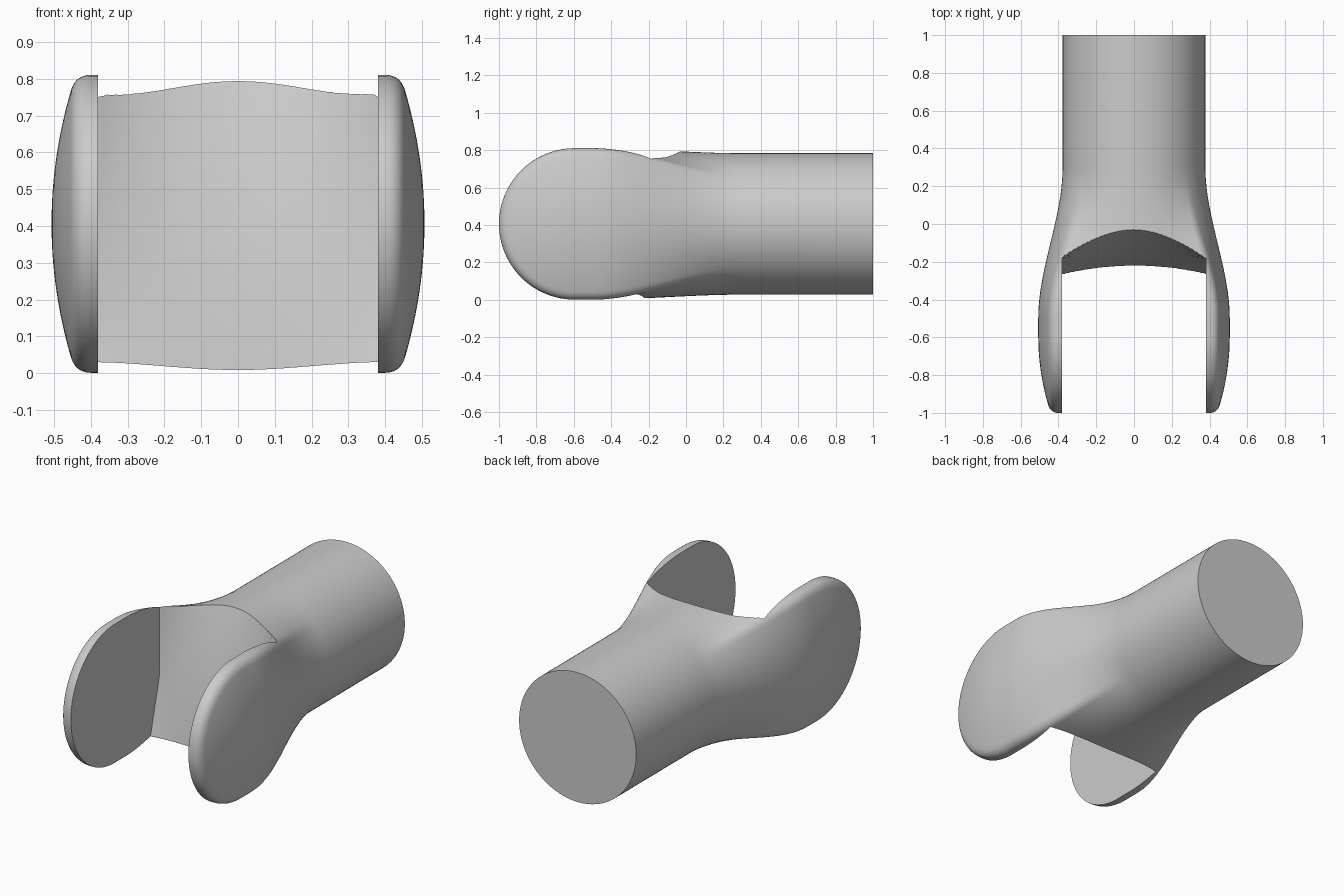
import bpy, bmesh
from math import atan2, cos, sin, pi
from mathutils import Matrix, Vector

if "Cube" in bpy.data.objects:
    bpy.data.objects.remove(bpy.data.objects["Cube"], do_unlink=True)

ROD_R, EAR_R, MID_Z, EAR_Y = 0.378, 0.405, 0.406, -0.595
SLOT_X = 0.38

grey = bpy.data.materials.new("Plain grey")
grey.use_nodes = True
grey.diffuse_color = (0.6, 0.6, 0.6, 1)
grey.node_tree.nodes["Principled BSDF"].inputs["Base Color"].default_value = (0.6, 0.6, 0.6, 1)


def make_object(name, bm):
    bmesh.ops.remove_doubles(bm, verts=bm.verts, dist=1e-5)
    bmesh.ops.recalc_face_normals(bm, faces=bm.faces)
    mesh = bpy.data.meshes.new(name)
    bm.to_mesh(mesh)
    bm.free()
    mesh.materials.append(grey)
    obj = bpy.data.objects.new(name, mesh)
    bpy.context.collection.objects.link(obj)
    return obj


def skin(bm, rows, closed):
    """Join rows of points with quads, dropping any that collapse at a pole."""
    verts = [[bm.verts.new(p) for p in row] for row in rows]
    count = len(rows[0])
    for a, b in zip(verts, verts[1:]):
        for i in range(count if closed else count - 1):
            j = (i + 1) % count
            quad = []
            for v in (a[i], a[j], b[j], b[i]):
                if all((v.co - q.co).length > 1e-6 for q in quad):
                    quad.append(v)
            if len(quad) > 2:
                bm.faces.new(quad)
    return verts


# Ear cross-section: flat rim, rounded shoulder, gently domed side
def quarter_section():
    pts = [(0.40 * i / 12, EAR_R) for i in range(12)]
    for i in range(10):
        t = i / 10
        w = ((1 - t) ** 2, 2 * t * (1 - t), t * t)
        pts.append((w[0] * 0.40 + w[1] * 0.4425 + w[2] * 0.455,
                    (w[0] + w[1]) * EAR_R + w[2] * 0.36))
    for i in range(17):
        h = 0.36 * (1 - i / 16)
        pts.append((0.507 - 0.052 * (h / 0.36) ** 2, h))
    return pts


quarter = quarter_section()
upper = [(-x, h) for x, h in reversed(quarter)] + quarter[1:]
ring = upper + [(x, -h) for x, h in reversed(upper[1:-1])]


# Body: round rod blending into the wide ear section
def blended_ring(y):
    t = min(max((0.3 - y) / 0.8, 0), 1)
    s = t * t * (3 - 2 * t)
    row = []
    for x, h in ring:
        a = atan2(h, x)
        row.append((ROD_R * cos(a) * (1 - s) + x * s, y,
                    MID_Z + ROD_R * sin(a) * (1 - s) + h * s))
    return row


bm = bmesh.new()
stations = [1.0] + [0.3 - 0.8 * i / 28 for i in range(29)] + [EAR_Y]
loft = skin(bm, [blended_ring(y) for y in stations], True)
bm.faces.new(loft[0])

# Rounded front: the upper section swung half a turn about the pin axis
centre = Vector((0, EAR_Y, MID_Z))
swing = []
for i in range(49):
    turn = Matrix.Rotation(pi * i / 48, 3, "X")
    swing.append([centre + turn @ Vector((x, 0, h)) for x, h in upper])
skin(bm, swing, False)
fork = make_object("fork_body", bm)


# Slot between the ears, with a hollowed upper floor and a sloping lower floor
def floor_y(x, z):
    u = (x / SLOT_X) ** 2
    if z > 0.36:
        return -0.18 + 0.15 * (1 - u) * (z - 0.36) / 0.435
    return -0.18 - (0.04 + 0.05 * u) * (0.36 - z) / 0.35


bm = bmesh.new()
rows = []
for i in range(33):
    x = SLOT_X * (i / 16 - 1)
    rows.append([(x, -1.3, -0.2)] + [(x, floor_y(x, z), z) for z in (-0.2, 0.36, 1.0)]
                + [(x, -1.3, 1.0)])
cut = skin(bm, rows, True)
bm.faces.new(cut[0])
bm.faces.new(cut[-1])
cutter = make_object("slot_cutter", bm)
cutter.hide_render = True

slot = fork.modifiers.new("Slot", "BOOLEAN")
slot.operation = "DIFFERENCE"
slot.solver = "EXACT"
slot.object = cutter
bpy.context.view_layer.objects.active = fork
for o in bpy.context.selected_objects:
    o.select_set(False)
fork.select_set(True)
bpy.ops.object.modifier_apply(modifier=slot.name)
bpy.data.objects.remove(cutter, do_unlink=True)
bpy.ops.object.shade_smooth_by_angle(angle=0.5)
